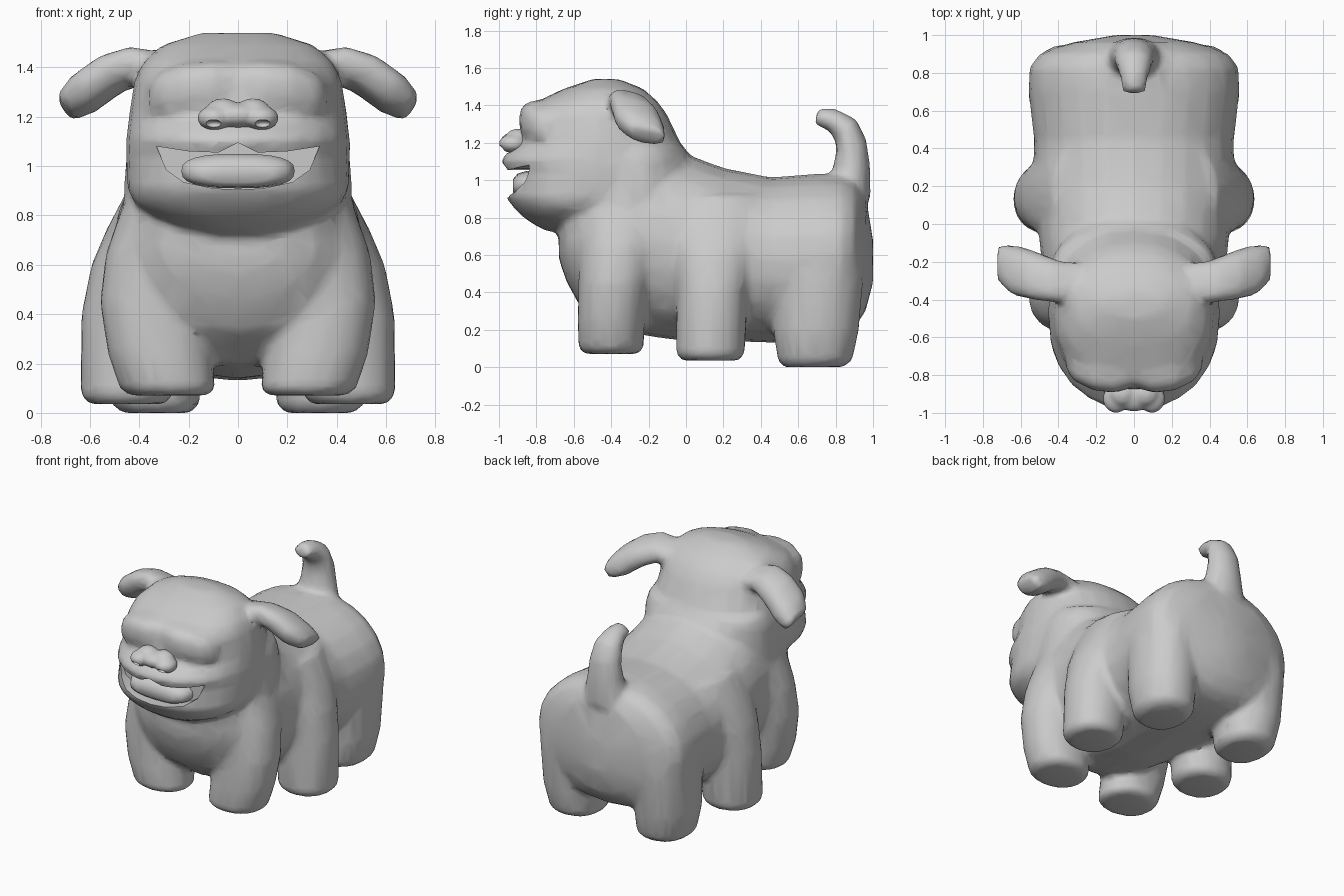
import bpy, bmesh, math
from mathutils import Vector

if "Cube" in bpy.data.objects:
    bpy.data.objects.remove(bpy.data.objects["Cube"], do_unlink=True)

grey = bpy.data.materials.new("plain grey")
grey.use_nodes = True
grey.diffuse_color = (0.6, 0.6, 0.6, 1)
grey.node_tree.nodes["Principled BSDF"].inputs["Base Color"].default_value = (0.6, 0.6, 0.6, 1)


def loft(bm, rings, power=2.0, sides=24):
    """Skin rings of (centre, half axis u, half axis v) with superellipse sections."""
    loops = []
    for c, u, v in rings:
        loop = []
        for i in range(sides):
            a = math.tau * i / sides
            ca, sa = math.cos(a), math.sin(a)
            p = math.copysign(abs(ca) ** (2 / power), ca)
            q = math.copysign(abs(sa) ** (2 / power), sa)
            loop.append(bm.verts.new(Vector(c) + Vector(u) * p + Vector(v) * q))
        loops.append(loop)
    for a, b in zip(loops, loops[1:]):
        for i in range(sides):
            j = (i + 1) % sides
            bm.faces.new((a[i], a[j], b[j], b[i]))
    bm.faces.new(loops[0][::-1])
    bm.faces.new(loops[-1])


def slices(bm, rows, power):
    """Horizontal sections: z, front, back, half width."""
    loft(bm, [((0, (f + b) / 2, z), (w, 0, 0), (0, (b - f) / 2, 0)) for z, f, b, w in rows], power)


def ball(bm, centre, radii):
    made = bmesh.ops.create_uvsphere(bm, u_segments=16, v_segments=10, radius=1)["verts"]
    for v in made:
        v.co = Vector(centre) + Vector(a * b for a, b in zip(v.co, radii))


def make(name, bm):
    # Each closed part must face outward before the parts are fused
    bmesh.ops.recalc_face_normals(bm, faces=bm.faces[:])
    me = bpy.data.meshes.new(name)
    bm.to_mesh(me)
    bm.free()
    ob = bpy.data.objects.new(name, me)
    bpy.context.collection.objects.link(ob)
    me.materials.append(grey)
    return ob


def activate(ob):
    bpy.ops.object.select_all(action="DESELECT")
    bpy.context.view_layer.objects.active = ob
    ob.select_set(True)


def modify(ob, kind, **settings):
    m = ob.modifiers.new(kind.lower(), kind)
    for key, value in settings.items():
        setattr(m, key, value)
    activate(ob)
    bpy.ops.object.modifier_apply(modifier=m.name)


def finish(ob, angle):
    activate(ob)
    bpy.ops.object.shade_smooth_by_angle(angle=math.radians(angle))


def cut(ob, cutter):
    cutter.hide_render = True
    modify(ob, "BOOLEAN", operation="DIFFERENCE", object=cutter, solver="EXACT")
    bpy.data.objects.remove(cutter, do_unlink=True)


bm = bmesh.new()

# Trunk: y, bottom, top, half width
trunk = [(-.68, .58, .8, .18), (-.64, .46, .95, .32), (-.57, .33, 1.05, .4), (-.4, .2, 1.2, .47),
         (-.1, .15, 1.19, .5), (0, .14, 1.14, .51), (.2, .14, 1.065, .53), (.45, .13, 1.015, .53),
         (.7, .14, 1.035, .56), (.83, .17, 1.03, .555), (.9, .21, 1, .5), (.96, .3, .92, .33),
         (1, .45, .68, .1)]
loft(bm, [((0, y, (a + b) / 2), (w, 0, 0), (0, 0, (b - a) / 2)) for y, a, b, w in trunk], 2.1)

# Neck, then head with a rounded jaw
slices(bm, [(.5, -.57, -.02, .4), (.7, -.66, .02, .44), (.88, -.65, .05, .465), (1.1, -.6, .035, .45),
            (1.18, -.5, -.01, .42)], 2.15)
slices(bm, [(.725, -.74, -.4, .12), (.755, -.8, -.35, .25), (.8, -.87, -.28, .35), (.85, -.92, -.2, .42),
            (.91, -.965, -.1, .45), (1.05, -.955, .03, .455), (1.1, -.99, .02, .455),
            (1.14, -.965, .0, .45), (1.18, -.91, -.02, .445), (1.22, -.88, -.04, .44),
            (1.35, -.865, -.1, .42), (1.42, -.8, -.15, .385), (1.49, -.65, -.23, .31),
            (1.54, -.5, -.36, .15)], 2.2)

# Broad brow pad with a shallow dip in the middle: x, front, top
brow = [(-.36, -.77, 1.33), (-.32, -.83, 1.38), (-.22, -.88, 1.42), (-.1, -.895, 1.43), (0, -.86, 1.425)]
brow += [(-x, f, t) for x, f, t in brow[-2::-1]]
loft(bm, [((x, f / 2 - .3, (t + 1.205) / 2), (0, .3 + f / 2, 0), (0, 0, (t - 1.205) / 2))
          for x, f, t in brow], 3)

# Legs: z, x, y, half width, half depth
front_leg = [(.07, .28, -.4, .16, .14), (.1, .285, -.4, .195, .175), (.25, .32, -.4, .21, .18),
             (.45, .35, -.385, .21, .19), (.65, .33, -.36, .205, .21), (.82, .29, -.33, .185, .24),
             (1, .25, -.3, .16, .2)]
middle_leg = [(.035, .45, .13, .15, .15), (.07, .45, .13, .19, .185), (.4, .44, .14, .195, .19),
              (.6, .4, .15, .195, .23), (.75, .355, .16, .175, .26), (.92, .29, .16, .15, .25)]
hind_leg = [(0, .33, .68, .14, .16), (.035, .335, .69, .18, .2), (.2, .35, .695, .2, .23),
            (.5, .36, .71, .2, .24), (.7, .33, .71, .2, .24), (.88, .27, .7, .15, .17)]
for side in (-1, 1):
    for leg in (front_leg, middle_leg, hind_leg):
        loft(bm, [((side * x, y, z), (rx, 0, 0), (0, ry, 0)) for z, x, y, rx, ry in leg], 2.15)

    # Drooping ears: x, y, z, half breadth, half thickness
    ear = [(.27, -.3, 1.4, .1, .07), (.4, -.305, 1.415, .12, .075), (.52, -.275, 1.37, .14, .08),
           (.63, -.245, 1.29, .145, .08), (.705, -.21, 1.235, .11, .055)]
    loft(bm, [((side * x, y, z), (0, b * .92, -b * .18), (side * t * .6, 0, t * .85))
              for x, y, z, b, t in ear], 2.5)

# Tail curling forward: y, z, radius, tilt in degrees
tail = [(.86, .9, .13, 0), (.885, 1.07, .1, 0), (.885, 1.18, .088, 20), (.855, 1.27, .08, 45),
        (.78, 1.325, .06, 70), (.695, 1.34, .048, 75)]
loft(bm, [((0, y, z), (r * 1.25, 0, 0), (0, r * math.cos(math.radians(t)), r * math.sin(math.radians(t))))
          for y, z, r, t in tail], sides=16)

# Fuse everything into one skin
body = make("body", bm)
modify(body, "REMESH", mode="VOXEL", voxel_size=.02)
modify(body, "SMOOTH", factor=.5, iterations=9)
modify(body, "DECIMATE", ratio=.12, use_symmetry=True, symmetry_axis="X")

# Open mouth
half = [(0, 1.095), (.08, 1.055), (.2, 1.06), (.33, 1.08), (.29, .985), (.22, .935), (.1, .91), (0, .905)]
outline = half + [(-x, z) for x, z in half[-2:0:-1]]
bm = bmesh.new()
face = bm.faces.new([bm.verts.new((x, -1.2, z)) for x, z in outline])
moved = bmesh.ops.extrude_face_region(bm, geom=[face])["geom"]
bmesh.ops.translate(bm, vec=(0, .38, 0), verts=[g for g in moved if isinstance(g, bmesh.types.BMVert)])
cut(body, make("mouth_cutter", bm))
finish(body, 45)

# Tongue
bm = bmesh.new()
loft(bm, [((0, y, z), (w, 0, 0), (0, 0, h)) for y, z, w, h in
          [(-.75, .98, .22, .07), (-.85, .98, .23, .07), (-.9, .975, .2, .06), (-.925, .97, .14, .035)]], 2.6)
finish(make("tongue", bm), 60)

# Nose with two nostrils
bm = bmesh.new()
ball(bm, (0, -.915, 1.205), (.1, .08, .052))
for side in (-1, 1):
    ball(bm, (side * .095, -.925, 1.195), (.072, .077, .05))
    ball(bm, (side * .06, -.9, 1.23), (.07, .065, .045))
nose = make("nose", bm)
modify(nose, "REMESH", mode="VOXEL", voxel_size=.012)
modify(nose, "SMOOTH", factor=.5, iterations=6)
for side in (-1, 1):
    bm = bmesh.new()
    ball(bm, (side * .1, -.995, 1.17), (.035, .035, .018))
    cut(nose, make("nostril_cutter", bm))
finish(nose, 50)
